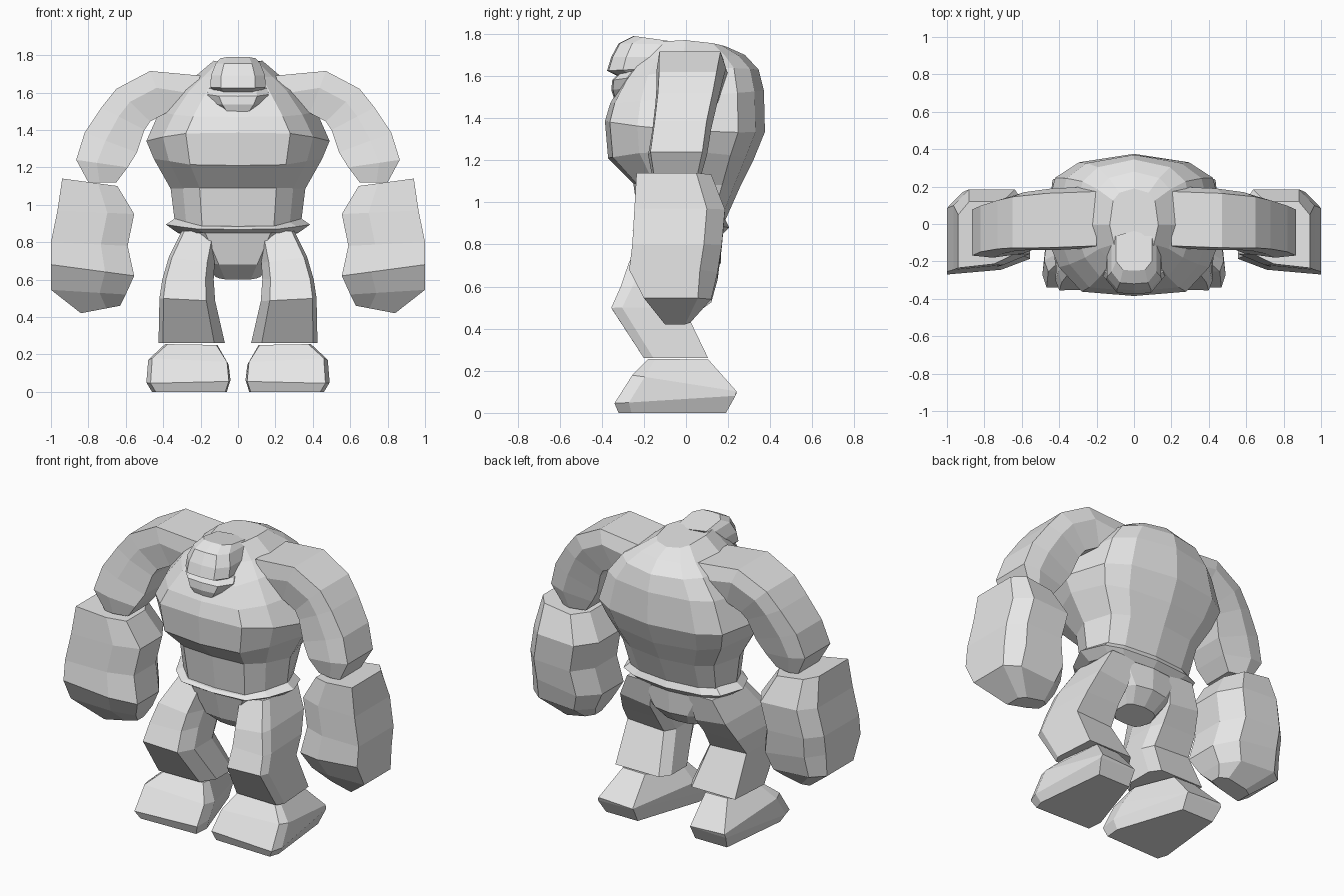
import bpy, bmesh

cube = bpy.data.objects.get("Cube")
if cube:
    bpy.data.objects.remove(cube, do_unlink=True)

# One plain stone grey for the whole body
stone = bpy.data.materials.new("stone_grey")
stone.use_nodes = True
GREY = (0.8, 0.8, 0.8, 1.0)
stone.diffuse_color = GREY
stone.node_tree.nodes["Principled BSDF"].inputs["Base Color"].default_value = GREY


def loft(name, rings):
    """Skin a stack of equal-length rings and cap both ends."""
    bm = bmesh.new()
    loops = [[bm.verts.new(p) for p in ring] for ring in rings]
    n = len(loops[0])
    for a, b in zip(loops, loops[1:]):
        for i in range(n):
            j = (i + 1) % n
            bm.faces.new((a[i], a[j], b[j], b[i]))
    bm.faces.new(loops[0])
    bm.faces.new(loops[-1])
    bmesh.ops.recalc_face_normals(bm, faces=bm.faces)
    mesh = bpy.data.meshes.new(name)
    bm.to_mesh(mesh)
    bm.free()
    mesh.materials.append(stone)
    obj = bpy.data.objects.new(name, mesh)
    bpy.context.scene.collection.objects.link(obj)


def pair(name, rings):
    """Left part at +x and its mirrored right twin."""
    loft("left_" + name, rings)
    loft("right_" + name, [[(-x, y, z) for x, y, z in r] for r in rings])


def body_ring(profile, zf, zb, w, yf, yb, lift=0.0):
    """Symmetric ring: half width w, front yf, back yb, heights zf to zb."""
    half = []
    for u, v in profile:
        y = -v * yf if v < 0 else v * yb
        z = zf + (zb - zf) * (v + 1) / 2 + lift * (1 - v * v)
        half.append((u * w, y, z))
    return half + [(-x, y, z) for x, y, z in reversed(half) if x > 1e-6]


def box_ring(profile, z_in, z_out, x0, x1, y0, y1, rise=0.0):
    """Ring fitted into the rectangle x0..x1, y0..y1, rising towards the back."""
    return [(x0 + (x1 - x0) * u, y0 + (y1 - y0) * v,
             z_in + (z_out - z_in) * u + rise * v) for u, v in profile]


# Trunk: hunched chest tapering to the waist
TRUNK = [(0, -1), (.57, -.94), (.82, -.6), (1, -.03), (.86, .66), (.6, .88), (0, 1)]
loft("torso", [body_ring(TRUNK, *r) for r in (
    (.87, .90, .335, -.22, .18),
    (1.09, 1.08, .36, -.25, .26),
    (1.21, 1.20, .45, -.37, .32, .04),
    (1.385, 1.335, .49, -.385, .375, -.02),
    (1.47, 1.53, .42, -.36, .37),
    (1.575, 1.63, .32, -.30, .345, .03),
    (1.68, 1.70, .225, -.22, .28, .0),
    (1.75, 1.74, .13, -.18, .19, .025),
)])

# Belt ridge and tapering pelvis
loft("belt", [body_ring(TRUNK, *r) for r in (
    (.88, .92, .335, -.235, .185, .03),
    (.868, .88, .385, -.255, .205, .02),
    (.85, .845, .32, -.225, .17, 0),
)])
loft("pelvis", [body_ring(TRUNK, *r) for r in (
    (.86, .86, .315, -.22, .17),
    (.68, .71, .18, -.175, .165),
    (.60, .63, .12, -.08, .09),
)])

# Head: skull with overhanging upper lip, and a jaw set into a broad neck
HEAD = [(0, -1), (.62, -.98), (1, -.8), (1, -.25), (0, -.15)]
loft("skull", [body_ring(HEAD, *r) for r in (
    (1.60, 1.62, .12, -.325, 0),
    (1.625, 1.66, .147, -.375, 0),
    (1.69, 1.69, .145, -.355, 0),
    (1.755, 1.74, .12, -.32, 0),
    (1.79, 1.72, .095, -.25, 0),
)])
loft("jaw", [body_ring(HEAD, *r) for r in (
    (1.455, 1.50, .05, -.33, 0),
    (1.535, 1.58, .135, -.355, 0),
    (1.58, 1.68, .165, -.35, 0),
    (1.61, 1.74, .155, -.32, 0),
)])

# Upper arms: sections between an outer and an inner point of the arch
ARM = [(0, .04), (0, .92), (.35, 1), (1, .9), (1, .08), (.4, 0)]
arm_rings = []
for xo, zo, xi, zi, y0, y1 in (
        (.20, 1.69, .30, 1.45, -.13, .20),
        (.47, 1.715, .385, 1.49, -.14, .19),
        (.65, 1.62, .47, 1.445, -.14, .17),
        (.73, 1.52, .50, 1.40, -.145, .15),
        (.82, 1.385, .54, 1.28, -.16, .12),
        (.865, 1.24, .59, 1.20, -.18, .10),
        (.80, 1.12, .65, 1.12, -.16, .07)):
    arm_rings.append([(xo + (xi - xo) * u, y0 + (y1 - y0) * v, zo + (zi - zo) * u)
                      for u, v in ARM])
pair("upper_arm", arm_rings)

# Massive forearms ending in a blunt fist
FIST = [(1, 0), (1, .8), (.8, 1), (.2, 1), (0, .7), (0, .2), (.35, .06)]
pair("forearm", [box_ring(FIST, *r) for r in (
    (1.10, 1.14, .645, .94, -.235, .12),
    (.95, .97, .555, .965, -.245, .185),
    (.78, .80, .59, 1.0, -.255, .17),
    (.62, .68, .555, 1.0, -.27, .15),
    (.52, .545, .60, 1.0, -.20, .12),
    (.46, .42, .63, .84, -.10, .02),
)])

# Bent legs with the knees pushed forward
LEG = [(0, .3), (.16, .02), (.93, 0), (1, .15), (.95, 1), (.12, 1), (0, .8)]
pair("leg", [box_ring(LEG, *r) for r in (
    (.86, .86, .10, .30, -.17, .16),
    (.69, .72, .125, .37, -.27, .13),
    (.60, .60, .13, .405, -.31, .06),
    (.485, .50, .122, .42, -.355, -.01),
    (.26, .26, .07, .425, -.20, .105),
)])

# Wedge feet with narrow outward heels, insteps sloping down to the heel
FOOT = [(.02, .02), (.95, 0), (1, .12), (.88, 1), (.34, 1), (0, .2)]
pair("foot", [box_ring(FOOT, *r) for r in (
    (0, 0, .06, .46, -.32, .19),
    (.055, .045, .04, .49, -.34, .235, .035),
    (.16, .18, .05, .48, -.255, .24, -.075),
    (.25, .255, .11, .39, -.18, .105),
)])
